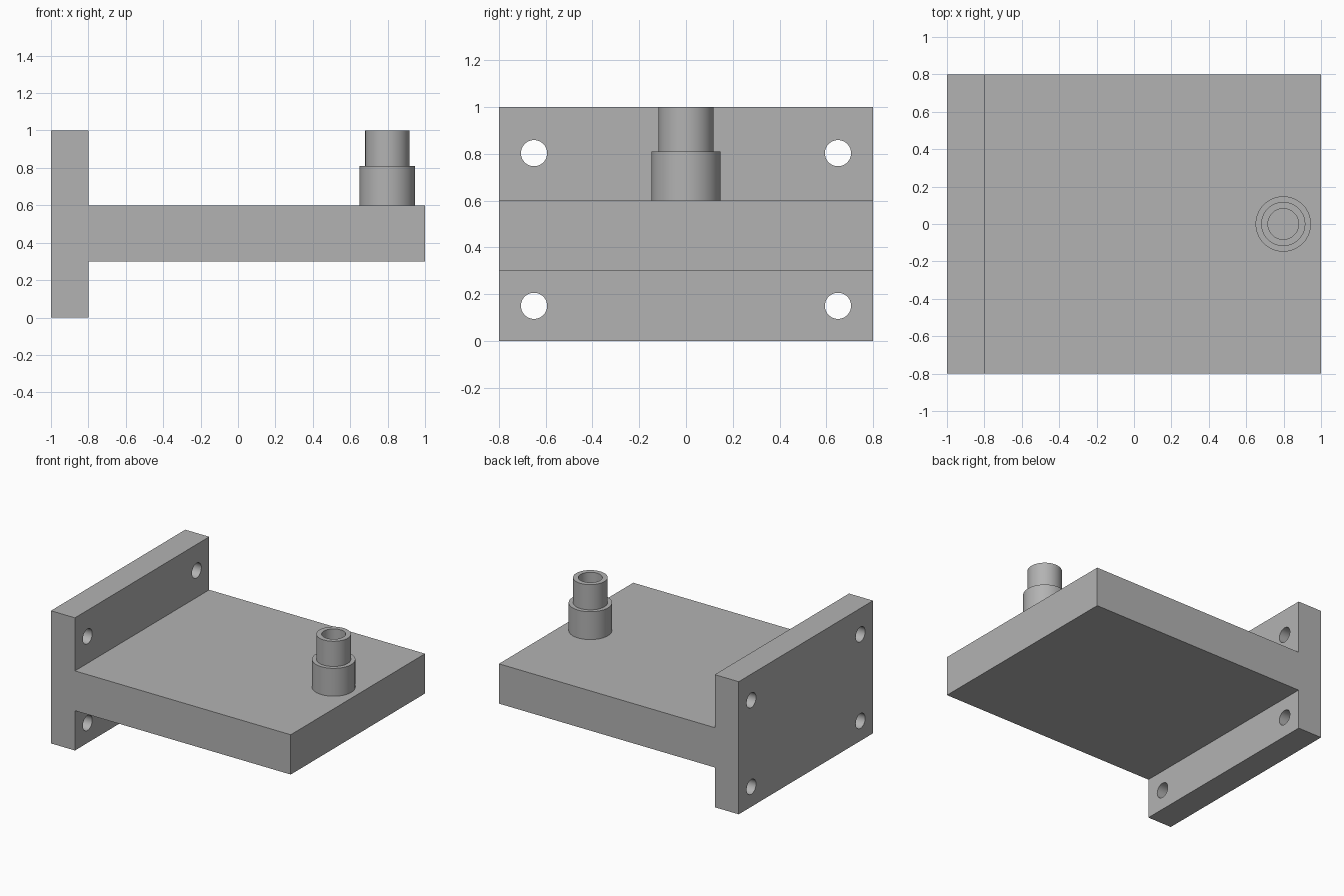
import bpy, bmesh, math
from mathutils import Matrix, Vector

cube = bpy.data.objects.get("Cube")
if cube:
    bpy.data.objects.remove(cube, do_unlink=True)

GREY = (0.45, 0.45, 0.45, 1)
mat = bpy.data.materials.new("plain grey")
mat.use_nodes = True
mat.diffuse_color = GREY
mat.node_tree.nodes["Principled BSDF"].inputs["Base Color"].default_value = GREY


def make_object(name, bm):
    bmesh.ops.recalc_face_normals(bm, faces=bm.faces[:])
    mesh = bpy.data.meshes.new(name)
    bm.to_mesh(mesh)
    bm.free()
    mesh.materials.append(mat)
    obj = bpy.data.objects.new(name, mesh)
    bpy.context.collection.objects.link(obj)
    return obj


def activate(obj):
    bpy.ops.object.select_all(action='DESELECT')
    obj.select_set(True)
    bpy.context.view_layer.objects.active = obj


def smooth(obj):
    activate(obj)
    bpy.ops.object.shade_smooth_by_angle(angle=math.radians(30))


# Bracket: sideways T profile extruded along y
profile = [(-1, 0), (-.8, 0), (-.8, .3), (1, .3), (1, .6), (-.8, .6), (-.8, 1), (-1, 1)]
bm = bmesh.new()
face = bm.faces.new([bm.verts.new((x, -.8, z)) for x, z in profile])
ext = bmesh.ops.extrude_face_region(bm, geom=[face])
bmesh.ops.translate(bm, vec=(0, 1.6, 0),
                    verts=[v for v in ext["geom"] if isinstance(v, bmesh.types.BMVert)])
bracket = make_object("bracket", bm)

# Four mounting holes through the upright plate
bm = bmesh.new()
for y in (-.65, .65):
    for z in (.15, .803):
        bmesh.ops.create_cone(
            bm, cap_ends=True, segments=48, radius1=.056, radius2=.056, depth=.4,
            matrix=Matrix.Translation((-.9, y, z)) @ Matrix.Rotation(math.pi / 2, 4, 'Y'))
cutter = make_object("hole_cutter", bm)
cutter.hide_render = True
cut = bracket.modifiers.new("holes", 'BOOLEAN')
cut.operation = 'DIFFERENCE'
cut.solver = 'EXACT'
cut.object = cutter
activate(bracket)
bpy.ops.object.modifier_apply(modifier=cut.name)
bpy.data.objects.remove(cutter, do_unlink=True)
smooth(bracket)

# Stepped hollow post: lathed half section
section = [(0, .602), (.082, .602), (.082, 1), (.118, 1), (.118, .81), (.148, .81), (.148, .6)]
bm = bmesh.new()
points = [bm.verts.new((r, 0, z)) for r, z in section]
edges = [bm.edges.new(pair) for pair in zip(points, points[1:])]
bmesh.ops.spin(bm, geom=points + edges, cent=(0, 0, 0), axis=(0, 0, 1),
               angle=2 * math.pi, steps=64, use_duplicate=False)
bmesh.ops.remove_doubles(bm, verts=bm.verts[:], dist=1e-4)
post = make_object("stepped_post", bm)
post.location = Vector((.798, 0, 0))
smooth(post)
